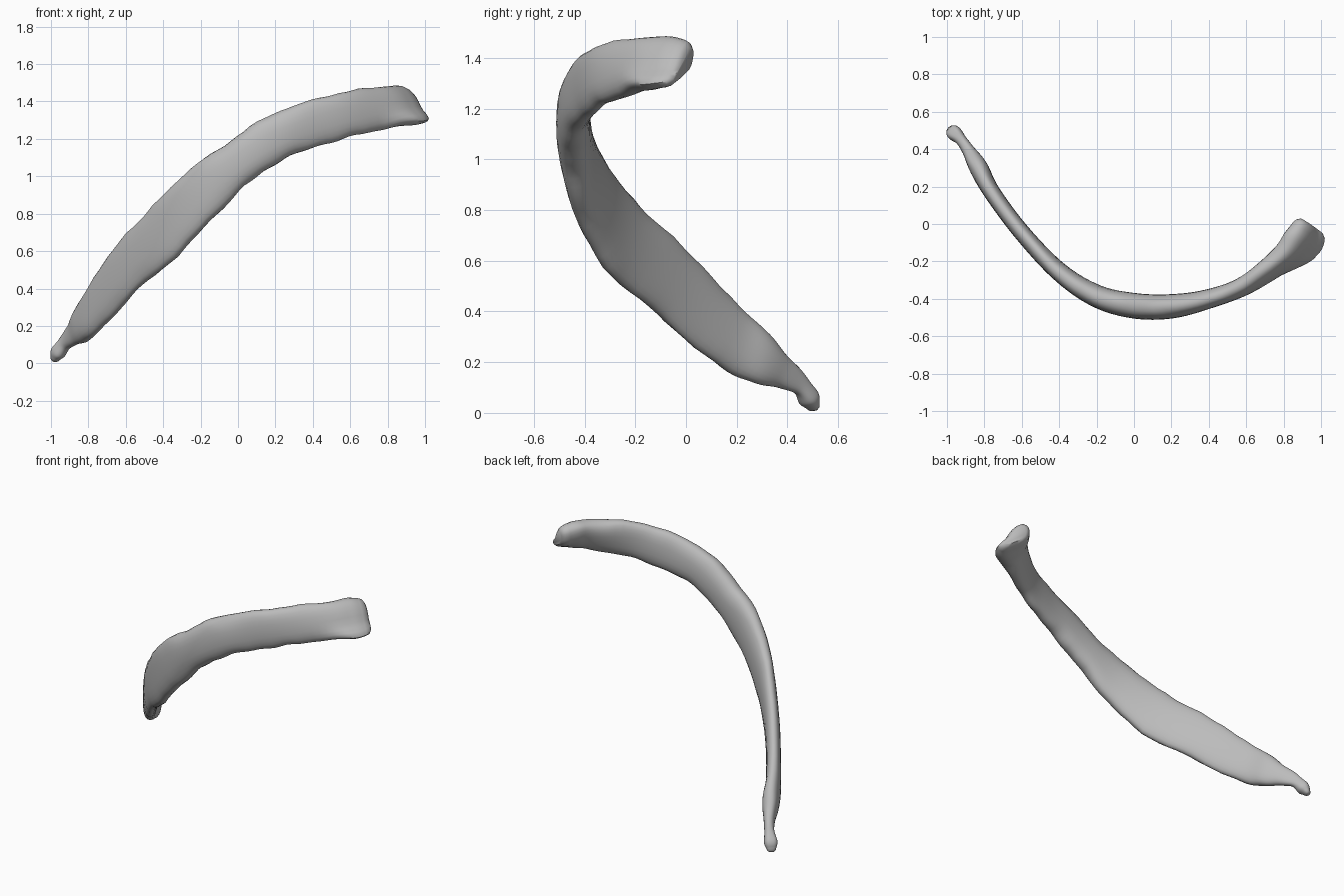
import bpy, bmesh, math
from mathutils import Vector, noise

cube = bpy.data.objects.get("Cube")
if cube:
    bpy.data.objects.remove(cube, do_unlink=True)

bone = bpy.data.materials.new("bone grey")
bone.use_nodes = True
colour = (0.5, 0.5, 0.5, 1)
bone.diffuse_color = colour
bone.node_tree.nodes["Principled BSDF"].inputs["Base Color"].default_value = colour

# Stations along the shaft: x, y, z, half height, half thickness, lean
STATIONS = [
    (-.975, .5, .03, .03, .03, 0),
    (-.96, .485, .06, .045, .04, 0),
    (-.925, .45, .11, .045, .03, 0),
    (-.88, .385, .155, .065, .035, 0),
    (-.83, .30, .21, .1, .05, 0),
    (-.76, .17, .3, .12, .045, 0),
    (-.6, -.045, .505, .145, .045, 0),
    (-.4, -.255, .695, .155, .05, 0),
    (-.2, -.385, .905, .14, .06, 0),
    (0, -.437, 1.07, .12, .068, 0),
    (.2, -.44, 1.205, .12, .065, 0),
    (.4, -.4, 1.28, .12, .052, 0),
    (.6, -.325, 1.335, .12, .05, .1),
    (.8, -.18, 1.372, .115, .06, .35),
    (.88, -.09, 1.375, .115, .065, .5),
    (.915, -.035, 1.372, .108, .06, .55),
]
STEPS, SIDES = 6, 24
UP = Vector((0, 0, 1))


def spline(a, b, c, d, t):
    return [q + .5 * t * (r - p + t * (2 * p - 5 * q + 4 * r - s + t * (3 * (q - r) + s - p)))
            for p, q, r, s in zip(a, b, c, d)]


# Smooth the stations into a dense path
last = len(STATIONS) - 1
path = []
for i in range(last):
    a, d = STATIONS[max(i - 1, 0)], STATIONS[min(i + 2, last)]
    path += [spline(a, STATIONS[i], STATIONS[i + 1], d, k / STEPS) for k in range(STEPS)]
path.append(list(STATIONS[last]))
points = [Vector(p[:3]) for p in path]

bm = bmesh.new()


def add_ring(centre, along, height, thick, lean):
    out = along.cross(UP).normalized()
    rise = out.cross(along).normalized()
    wide = rise * math.cos(lean) - out * math.sin(lean)
    thin = out * math.cos(lean) + rise * math.sin(lean)
    ring = []
    for k in range(SIDES):
        a = math.tau * k / SIDES
        c, s = math.cos(a), math.sin(a)
        co = centre + wide * height * math.copysign(abs(c) ** .85, c)
        co += thin * thick * math.copysign(abs(s) ** .85, s)
        # Slightly ragged upper and lower borders
        co += wide * c * .012 * noise.noise(co * 9)
        ring.append(bm.verts.new(co))
    return ring


# Loft flattened oval sections, with rounded end caps
rings = []
for i, p in enumerate(path):
    along = (points[min(i + 1, len(path) - 1)] - points[max(i - 1, 0)]).normalized()
    section = [(0, 1)]
    if i == 0:
        section = [(-.9, .45), (-.6, .8), (0, 1)]
    elif i == len(path) - 1:
        section = [(0, 1), (.5, .88), (.85, .6)]
    for shift, scale in section:
        height = p[3] * scale
        if i == len(path) - 1:
            height = p[3] * (.35 + .65 * scale)
        rings.append(add_ring(points[i] + along * shift * p[4] * .8, along,
                              height, p[4] * scale, p[5]))
for r0, r1 in zip(rings, rings[1:]):
    for k in range(SIDES):
        n = (k + 1) % SIDES
        bm.faces.new((r0[k], r0[n], r1[n], r1[k]))
bm.faces.new(rings[0])
bm.faces.new(rings[-1])

# Lower border of the broad end flares outward
for v in bm.verts:
    if v.co.x > .8 and v.co.z < 1.36:
        f = min((v.co.x - .8) / .12, 1) * min((1.36 - v.co.z) / .07, 1)
        v.co += Vector((.045, -.03, .01)) * f

bmesh.ops.recalc_face_normals(bm, faces=bm.faces)
mesh = bpy.data.meshes.new("rib_shaft")
bm.to_mesh(mesh)
bm.free()
mesh.materials.append(bone)
rib = bpy.data.objects.new("rib_shaft", mesh)
bpy.context.collection.objects.link(rib)
bpy.context.view_layer.objects.active = rib
rib.select_set(True)
bpy.ops.object.shade_smooth_by_angle(angle=math.radians(50))
